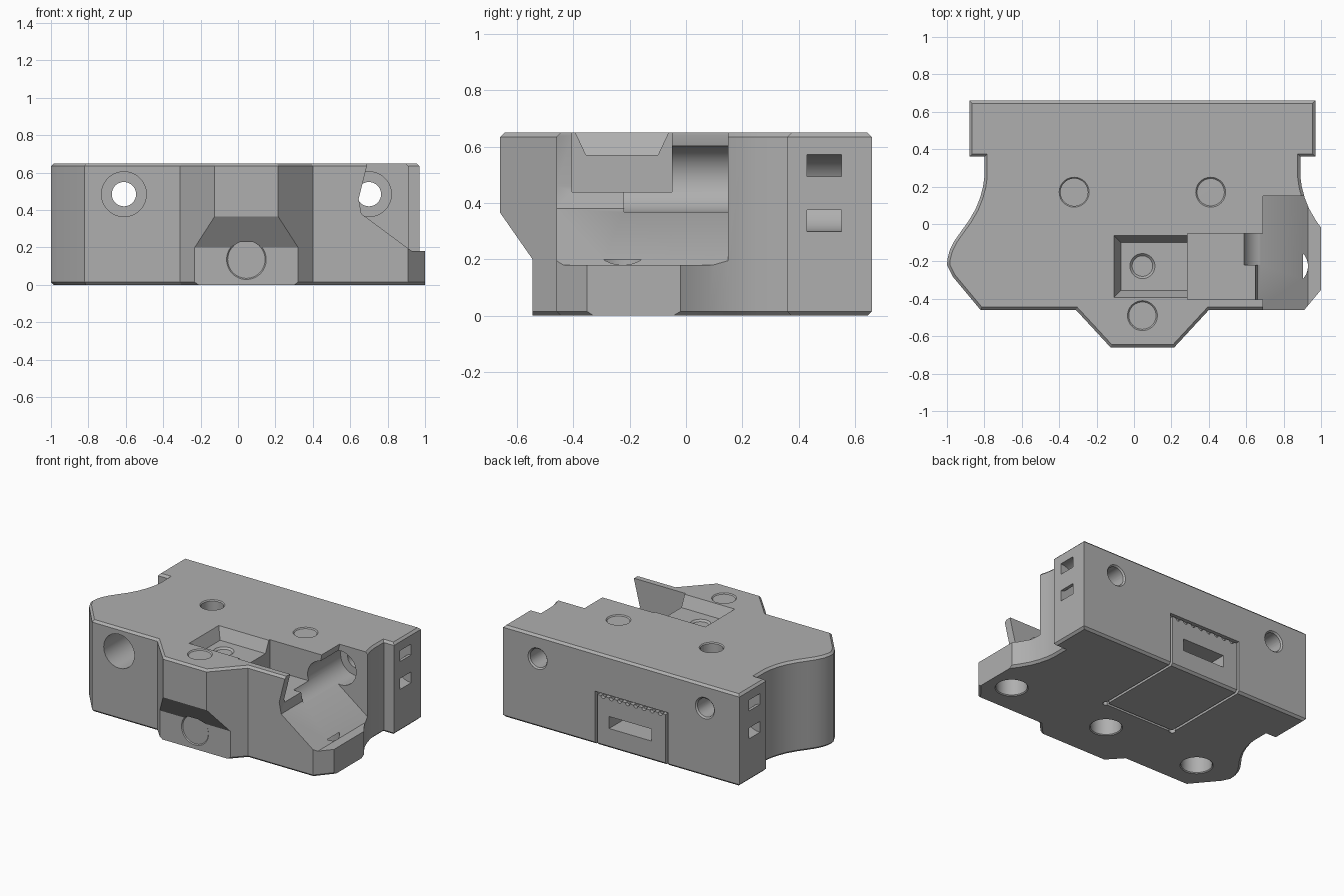
import bpy, bmesh
from math import pi, cos, sin
from mathutils import Matrix, Vector

cube = bpy.data.objects.get("Cube")
if cube:
    bpy.data.objects.remove(cube)

MID = 0.045      # symmetry line of the block
H = 0.65         # block height

grey = bpy.data.materials.new("plain grey")
grey.use_nodes = True
colour = (0.43, 0.43, 0.43, 1)
grey.diffuse_color = colour
grey.node_tree.nodes["Principled BSDF"].inputs["Base Color"].default_value = colour


def finish(bm, name):
    bmesh.ops.recalc_face_normals(bm, faces=bm.faces)
    mesh = bpy.data.meshes.new(name)
    bm.to_mesh(mesh)
    bm.free()
    mesh.materials.append(grey)
    ob = bpy.data.objects.new(name, mesh)
    bpy.context.collection.objects.link(ob)
    return ob


def prism(name, profile, axis, a, b, chamfer=0):
    """Extrude a closed profile along an axis from a to b."""
    place = {"X": lambda p, t: (t, p[0], p[1]),
             "Y": lambda p, t: (p[0], t, p[1]),
             "Z": lambda p, t: (p[0], p[1], t)}[axis]
    bm = bmesh.new()
    low = [bm.verts.new(place(p, a)) for p in profile]
    high = [bm.verts.new(place(p, b)) for p in profile]
    ends = [bm.faces.new(low), bm.faces.new(high)]
    for i in range(len(low)):
        j = (i + 1) % len(low)
        bm.faces.new((low[i], low[j], high[j], high[i]))
    if chamfer:
        bmesh.ops.recalc_face_normals(bm, faces=bm.faces)
        rim = [e for f in ends for e in f.edges]
        bmesh.ops.bevel(bm, geom=rim, offset=chamfer, segments=1, affect="EDGES")
    return finish(bm, name)


def cone(name, start, direction, r1, r2, depth):
    bm = bmesh.new()
    d = Vector(direction)
    m = Matrix.Translation(Vector(start) + d * depth / 2) @ \
        d.to_track_quat("Z", "Y").to_matrix().to_4x4()
    bmesh.ops.create_cone(bm, cap_ends=True, segments=48, radius1=r1,
                          radius2=r2, depth=depth, matrix=m)
    return finish(bm, name)


def rect(x0, x1, y0, y1):
    return [(x0, y0), (x1, y0), (x1, y1), (x0, y1)]


# Main block: half outline mirrored about the middle
half = [(0.925, 0.66), (0.925, 0.36), (0.845, 0.36), (0.845, 0.25),
        (0.852, 0.2), (0.868, 0.14), (0.892, 0.08), (0.93, 0.015),
        (0.97, -0.04), (1.005, -0.09), (1.03, -0.14), (1.042, -0.185),
        (1.045, -0.22), (1.015, -0.28), (0.865, -0.46), (0.355, -0.46),
        (0.17, -0.66)]
outline = [(MID + u, y) for u, y in half] + [(MID - u, y) for u, y in reversed(half)]
block = prism("main_block", outline, "Z", 0, H, 0.015)


def cut(ob):
    """Subtract a cutter from the block and remove it."""
    mod = block.modifiers.new("cut", "BOOLEAN")
    mod.operation = "DIFFERENCE"
    mod.solver = "EXACT"
    mod.object = ob
    bpy.context.view_layer.objects.active = block
    bpy.ops.object.modifier_apply(modifier=mod.name)
    bpy.data.objects.remove(ob)


def hole(start, direction, r, depth, lip=0.0):
    """Round hole with an optional chamfered lip at the surface."""
    d = Vector(direction)
    s = Vector(start)
    cut(cone("hole", s - d * 0.02, direction, r, r, depth + 0.02))
    if lip:
        cut(cone("lip", s - d * lip, direction, r + 2 * lip, r, 2 * lip))


# Flat left flank and undercut nose
cut(prism("flank", rect(1.0, 1.3, -0.8, 0.3), "Z", -0.1, 0.8))
cut(prism("nose_undercut", [(-0.75, -0.05), (-0.545, -0.05), (-0.545, 0.2),
                            (-0.66, 0.365), (-0.75, 0.494)], "X", -0.4, 0.5))

# Open corner with sloped floor
cut(prism("corner_opening", [(0.69, 0.75), (0.69, 0.64), (0.645, 0.46),
                             (0.66, 0.38), (0.93, 0.18), (1.2, 0.18),
                             (1.2, 0.75)], "Y", -0.7, 0.15))

# Channel and tapered pocket on top
cut(prism("channel", rect(0.285, 0.85, -0.405, -0.05), "Z", 0.44, 0.75))
pocket = prism("pocket", rect(-0.11, 0.4, -0.395, -0.06), "Z", 0.57, H + 0.005)
for v in pocket.data.vertices:
    if v.co.z < 0.6:
        v.co.x += 0.04 if v.co.x < 0 else 0
        v.co.y += 0.04 if v.co.y < -0.2 else -0.04
cut(pocket)

# Long bores from front to back
for side, y0 in ((-1, -0.46), (1, -0.22)):
    x = MID + side * 0.655
    hole((x, 0.66, 0.485), (0, -1, 0), 0.065, 0.6, 0.01)
    depth = 0.3 - y0
    hole((x, y0 + (0.02 if side > 0 else 0), 0.485), (0, 1, 0), 0.12, depth)

# Top, nose and bottom holes
for x, y in ((-0.32, 0.17), (0.41, 0.17), (MID, -0.49)):
    hole((x, y, H), (0, 0, -1), 0.073, 0.28, 0.007)
hole((MID, -0.545, 0.135), (0, 1, 0), 0.1, 0.2, 0.006)
hole((MID, -0.225, 0.57), (0, 0, -1), 0.055, 0.5, 0.012)
for x in (-0.71, MID, 0.83):
    hole((x, -0.225, 0), (0, 0, 1), 0.1, 0.2, 0.006)

# Curved strap slots in both ends
for side in (-1, 1):
    face = MID + side * 0.925
    steps = [pi / 2 + pi * i / 16 for i in range(17)]
    ring = [(0.05, 0.137)] + [(0.137 * cos(a), 0.137 * sin(a)) for a in steps]
    ring += [(0.05, -0.137), (0.05, -0.06)]
    ring += [(0.06 * cos(a), 0.06 * sin(a)) for a in reversed(steps)] + [(0.05, 0.06)]
    ring = [(face + side * u, 0.435 + w) for u, w in ring]
    cut(prism("strap_slot", ring, "Y", 0.43, 0.553))

# Grooved panel wrapping the back and the bottom
L, R, TOP, END, W, D = -0.32, 0.25, 0.375, 0.0, 0.018, 0.03
for x in (L, R - W):
    cut(prism("back_groove", rect(x, x + W, -0.1, TOP), "Y", 0.66 - D, 0.7))
    cut(prism("bottom_groove", rect(x, x + W, END, 0.7), "Z", -0.1, D))
cut(prism("top_groove", rect(L, R, TOP - W, TOP), "Y", 0.66 - D, 0.7))
cut(prism("end_groove", rect(L, R, END, END + W), "Z", -0.1, D))
for x in (L + W / 2, R - W / 2):
    hole((x, END + W / 2, 0), (0, 0, 1), 0.02, D + 0.005)
for i in range(8):
    x = L + 0.06 + i * 0.064
    hole((x, 0.66, TOP - W), (0, -1, 0), 0.017, D - 0.005)
cut(prism("panel_slot", rect(-0.19, 0.14, 0.14, 0.225), "Y", 0.5, 0.7))

# Smooth rounds, sharp edges
bpy.ops.object.select_all(action="DESELECT")
block.select_set(True)
bpy.context.view_layer.objects.active = block
bpy.ops.object.shade_smooth_by_angle(angle=pi / 7)
